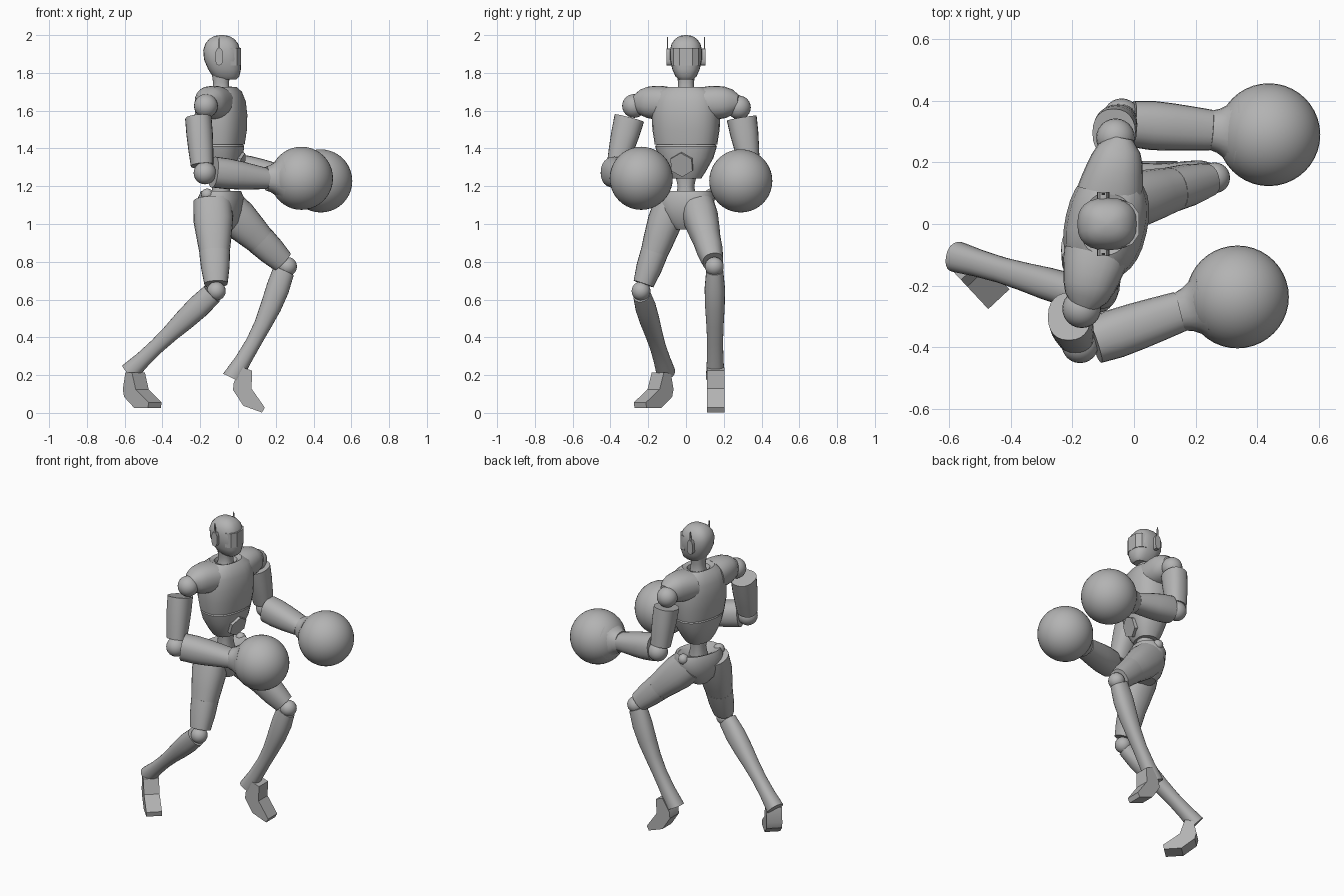
import bpy, bmesh, math
from mathutils import Vector, Matrix

if "Cube" in bpy.data.objects:
    bpy.data.objects.remove(bpy.data.objects["Cube"], do_unlink=True)

SHADE = 0.45
grey = bpy.data.materials.new("plain_grey")
grey.use_nodes = True
grey.diffuse_color = (SHADE, SHADE, SHADE, 1)
grey.node_tree.nodes["Principled BSDF"].inputs["Base Color"].default_value = grey.diffuse_color

X, Y, Z = Matrix.Identity(3)
SIDES = (("left", 1), ("right", -1))


def finish(name, bm, angle=38):
    bmesh.ops.recalc_face_normals(bm, faces=bm.faces)
    mesh = bpy.data.meshes.new(name)
    bm.to_mesh(mesh)
    bm.free()
    mesh.materials.append(grey)
    obj = bpy.data.objects.new(name, mesh)
    bpy.context.collection.objects.link(obj)
    bpy.ops.object.select_all(action="DESELECT")
    obj.select_set(True)
    bpy.context.view_layer.objects.active = obj
    bpy.ops.object.shade_smooth_by_angle(angle=math.radians(angle))


def power_wave(value, power):
    return math.copysign(abs(value) ** (2 / power), value)


def loft(name, rings, axis, hint=Y, power=2.3, sides=24):
    """Skin rounded rings (centre, radius along hint, radius across) set square to axis."""
    bm = bmesh.new()
    axis = axis.normalized()
    along = (hint - axis * hint.dot(axis)).normalized()
    across = along.cross(axis)
    loops = []
    for centre, wide, deep in rings:
        loop = []
        for k in range(sides):
            turn = math.tau * k / sides
            loop.append(bm.verts.new(centre
                                     + along * wide * power_wave(math.cos(turn), power)
                                     + across * deep * power_wave(math.sin(turn), power)))
        loops.append(loop)
    for low, high in zip(loops, loops[1:]):
        for k in range(sides):
            n = (k + 1) % sides
            bm.faces.new((low[k], low[n], high[n], high[k]))
    bm.faces.new(loops[0])
    bm.faces.new(loops[-1])
    finish(name, bm)


def limb(name, start, end, wide, deep, hint=Y, bow=0):
    """Loft between two points with evenly spaced radii, bowed towards the front."""
    start, end = Vector(start), Vector(end)
    last = len(wide) - 1
    rings = []
    for i, (w, d) in enumerate(zip(wide, deep)):
        t = i / last
        rings.append((start.lerp(end, t) + X * bow * math.sin(math.pi * t), w, d))
    loft(name, rings, end - start, hint)


def ball(name, centre, radius, segments=24):
    bm = bmesh.new()
    bmesh.ops.create_uvsphere(bm, u_segments=segments, v_segments=segments // 2, radius=radius,
                              matrix=Matrix.Translation(centre))
    finish(name, bm)


def prism(name, outline, origin, forward, up, half):
    """Thicken a flat (forward, up) outline to both sides."""
    bm = bmesh.new()
    side = forward.cross(up).normalized() * half
    flat = [Vector(origin) + forward * u + up * v for u, v in outline]
    near, far = [[bm.verts.new(p + shift) for p in flat] for shift in (-side, side)]
    bm.faces.new(near)
    bm.faces.new(far)
    for i in range(len(flat)):
        j = (i + 1) % len(flat)
        bm.faces.new((near[i], near[j], far[j], far[i]))
    finish(name, bm, 30)


def oval(wide, tall, count, power=2):
    turns = [math.tau * k / count for k in range(count)]
    return [(wide * power_wave(math.cos(t), power), tall * power_wave(math.sin(t), power)) for t in turns]


def heading(degrees):
    return Matrix.Rotation(math.radians(degrees), 3, "Z") @ X


SPINE = X * -.09
CHEST, HIPS = heading(-12.5), heading(-20)


def turned(facing, forward, lateral, height):
    return SPINE + facing * forward + Z.cross(facing) * lateral + Z * height


def body(name, facing, rows):
    rings = [(turned(facing, 0, 0, z), wide, deep) for z, wide, deep in rows]
    loft(name, rings, Z, Z.cross(facing), 2.4, 28)


# Torso, with a hollow collar and a hollow pelvis top
body("chest", CHEST, [(1.42, .165, .12), (1.5, .178, .132), (1.58, .18, .134), (1.65, .175, .125),
                      (1.7, .155, .105), (1.725, .1, .08), (1.715, .07, .06), (1.68, .05, .05)])
body("abdomen", CHEST, [(1.24, .08, .065), (1.28, .105, .088), (1.35, .145, .11),
                        (1.41, .163, .118), (1.43, .15, .106)])
body("waist", CHEST, [(1.1, .06, .06), (1.2, .043, .045), (1.28, .06, .06)])
body("pelvis", HIPS, [(.97, .05, .06), (1.01, .1, .09), (1.07, .142, .106), (1.14, .155, .11),
                      (1.175, .14, .095), (1.165, .095, .072), (1.14, .05, .05)])

# Six-sided belly plate
prism("belly_plate", oval(.066, .066, 6), turned(CHEST, .093, 0, 1.318),
      (Z + CHEST * .3).normalized(), Z.cross(CHEST), .02)

# Neck and head
body("neck", X, [(1.67, .055, .055), (1.71, .043, .045), (1.75, .042, .042), (1.8, .05, .05)])
head_rows = [(1.765, .038, .05), (1.78, .055, .07), (1.82, .073, .087), (1.87, .084, .098), (1.92, .085, .098),
             (1.955, .076, .087), (1.98, .058, .066), (1.995, .034, .04), (2, .008, .01)]
# The chin sits further forward than the crown
loft("head", [(Vector((-.06 - .026 * min(1, (z - 1.765) * 8), 0, z)), w, d) for z, w, d in head_rows],
     Z, power=2.5)
half_visor = [(.016, .035), (-.006, .066), (-.04, .078)]
prism("visor", half_visor + [(x, -y) for x, y in reversed(half_visor)], Z * 1.885, X, Y, .047)

for label, side in SIDES:
    # Ear cups with thin upright blades
    prism(label + "_ear_cup", oval(.02, .045, 16, 3), (-.1, side * .09, 1.885), X, Z, .014)
    prism(label + "_antenna", oval(.006, .06, 8), (-.1, side * .098, 1.93), X, Z, .003)
    # Shoulder yokes and hip tabs
    limb(label + "_shoulder", turned(CHEST, -.01, side * .1, 1.64), turned(CHEST, -.012, side * .285, 1.647),
         (.108, .102, .094, .085, .07, .036), (.086, .09, .088, .083, .068, .036), X)
    ball(label + "_hip_tab", turned(HIPS, -.03, side * .13, 1.155), .033, 16)

FOOT = [(-.01, .02), (.04, .02), (.07, -.07), (.17, -.14), (.165, -.17), (.06, -.17), (-.02, -.11), (-.03, -.07)]


def leg(label, hip, knee, shin, heel, bow, ankle, yaw, pitch):
    hip, knee = Vector(hip), Vector(knee)
    limb(label + "_thigh", hip, hip.lerp(knee, .66), (.088, .092, .081, .067), (.102, .105, .09, .074))
    limb(label + "_thigh_cuff", hip.lerp(knee, .57), hip.lerp(knee, .92), (.073, .068, .055), (.082, .075, .062))
    ball(label + "_knee", knee, .05)
    limb(label + "_shin", shin, heel, (.045, .054, .052, .046, .042, .044, .05),
         (.058, .062, .056, .046, .041, .043, .052), bow=bow)
    forward = heading(yaw)
    tilt = Matrix.Rotation(math.radians(pitch), 3, Z.cross(forward))
    prism(label + "_foot", FOOT, ankle, tilt @ forward, tilt @ Z, .047)


leg("left", (-.075, .06, 1.1), (.262, .15, .775), (.243, .152, .755), (-.032, .155, .185), .027,
    (.03, .158, .218), 0, 20)
leg("right", (-.135, -.075, 1.12), (-.115, -.238, .645), (-.138, -.236, .63), (-.575, -.107, .215), 0,
    (-.555, -.12, .195), -47, 0)


def arm(label, joint, top, low, elbow, near, far, hand):
    ball(label + "_shoulder_joint", joint, .063)
    limb(label + "_upper_arm", top, low, (.08, .075, .066, .055), (.07, .07, .066, .06))
    ball(label + "_elbow", elbow, .06)
    limb(label + "_forearm", near, far, (.075, .08, .077, .072, .066), (.082, .081, .075, .066, .056))
    # Boxing glove with a flared cuff
    far, hand = Vector(far), Vector(hand)
    flare = (.064, .072, .088, .118)
    limb(label + "_glove_cuff", far, far.lerp(hand, .4), flare, flare)
    ball(label + "_glove", hand, .167, 40)


arm("left", (-.06, .28, 1.617), (-.065, .295, 1.56), (-.05, .335, 1.32), (-.04, .348, 1.28),
    (-.005, .325, 1.288), (.25, .305, 1.25), (.438, .29, 1.228))
arm("right", (-.17, -.275, 1.625), (-.21, -.3, 1.56), (-.19, -.365, 1.31), (-.175, -.392, 1.27),
    (-.13, -.38, 1.275), (.15, -.284, 1.24), (.336, -.237, 1.242))
